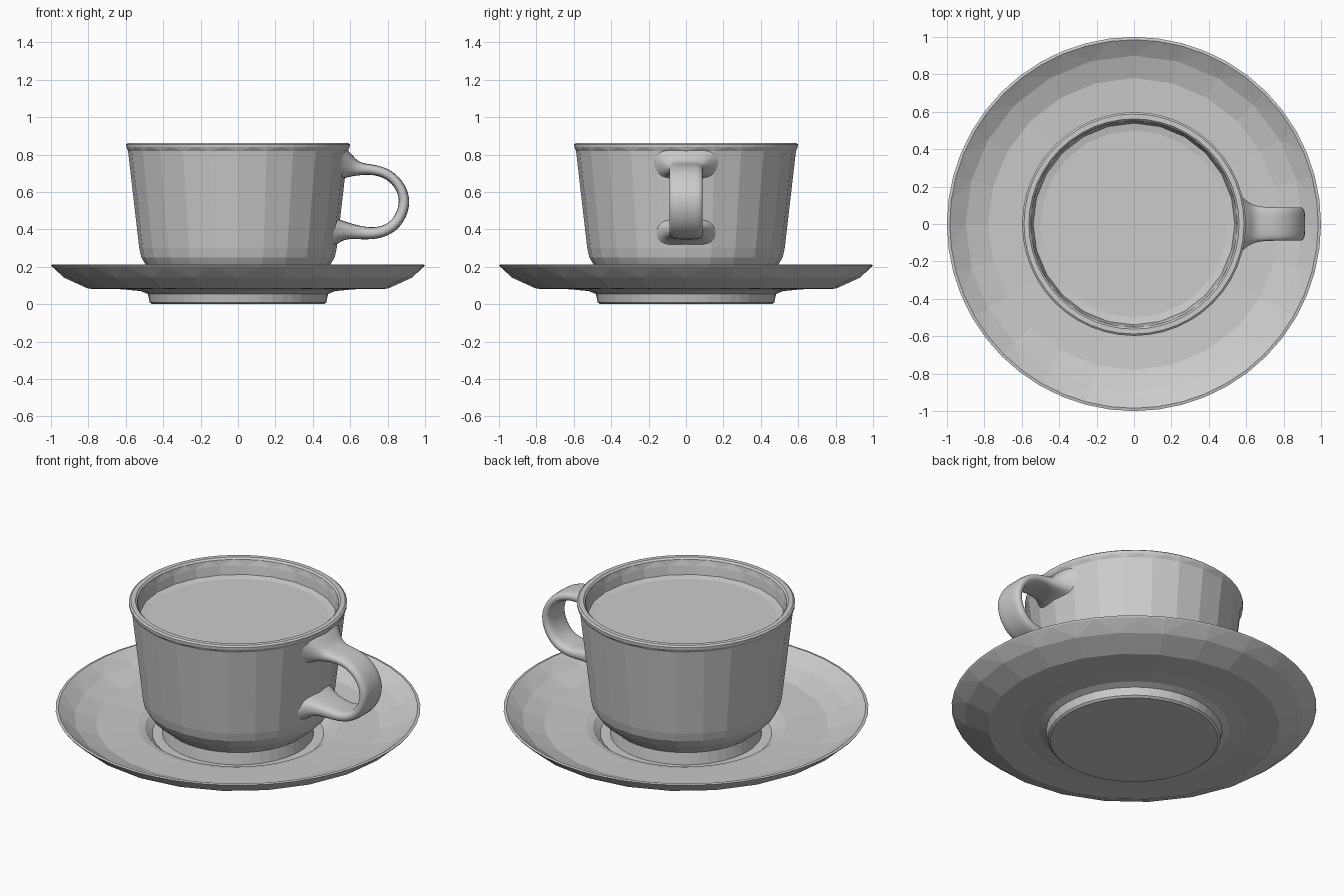
import bpy, bmesh, math
from mathutils import Vector

cube = bpy.data.objects.get("Cube")
if cube:
    bpy.data.objects.remove(cube, do_unlink=True)

GREY = (0.6, 0.6, 0.6, 1)
china = bpy.data.materials.new("grey china")
china.use_nodes = True
china.diffuse_color = GREY
china.node_tree.nodes["Principled BSDF"].inputs["Base Color"].default_value = GREY

SIDES = 24


def finish(bm, name):
    bmesh.ops.recalc_face_normals(bm, faces=bm.faces)
    mesh = bpy.data.meshes.new(name)
    bm.to_mesh(mesh)
    bm.free()
    mesh.materials.append(china)
    obj = bpy.data.objects.new(name, mesh)
    bpy.context.collection.objects.link(obj)
    return obj


def lathe(name, profile):
    """Turn (radius, height, fine) points; fine rings have twice the sides."""
    bm = bmesh.new()
    rings = []
    for r, z, fine in profile:
        n = SIDES * 2 if fine else SIDES
        rings.append([bm.verts.new((r * math.cos(math.tau * i / n),
                                    r * math.sin(math.tau * i / n), z)) for i in range(n)])
    for a, b in zip(rings, rings[1:]):
        if len(a) == len(b):
            n = len(a)
            for i in range(n):
                j = (i + 1) % n
                bm.faces.new((a[i], a[j], b[j], b[i]))
        else:
            # Step between coarse and fine rings with triangles
            c, f = (a, b) if len(a) < len(b) else (b, a)
            for i in range(SIDES):
                c0, c1 = c[i], c[(i + 1) % SIDES]
                f0, f1, f2 = f[2 * i], f[2 * i + 1], f[(2 * i + 2) % len(f)]
                bm.faces.new((c0, f1, f0))
                bm.faces.new((c0, c1, f1))
                bm.faces.new((c1, f2, f1))
    bm.faces.new(rings[0])
    bm.faces.new(rings[-1])
    return finish(bm, name)


# Saucer: foot, flat underside, rising rim, floor and central well
lathe("saucer", [
    (0.46, 0, 1), (0.472, 0.01, 1), (0.482, 0.055, 1), (0.52, 0.07, 1), (0.62, 0.08, 0),
    (0.80, 0.083, 0), (0.93, 0.142, 0), (0.995, 0.202, 1), (1.0, 0.21, 1),
    (0.985, 0.213, 1), (0.90, 0.155, 0), (0.78, 0.115, 0),
    (0.55, 0.105, 0), (0.51, 0.095, 1), (0.47, 0.06, 1)])

# Cup: foot ring, rounded base, tapered wall, rolled rim and hollow inside
lathe("cup", [
    (0.415, 0.061, 1), (0.405, 0.13, 1), (0.43, 0.15, 0), (0.49, 0.205, 0), (0.517, 0.25, 0),
    (0.528, 0.30, 0), (0.588, 0.82, 0), (0.597, 0.84, 1), (0.598, 0.855, 1),
    (0.588, 0.863, 1), (0.562, 0.863, 1), (0.552, 0.853, 1), (0.547, 0.82, 0),
    (0.535, 0.74, 0), (0.48, 0.28, 0), (0.40, 0.20, 0)])

# Drink surface with a slightly raised edge
lathe("drink", [(0.53, 0.73, 0), (0.54, 0.768, 0), (0.50, 0.76, 0)])

# Handle: flat strap swept round a loop, flaring where it meets the cup
path = [  # x, z, thickness, half width
    (0.567, 0.745, 0.17, 0.19), (0.60, 0.737, 0.12, 0.13), (0.645, 0.722, 0.066, 0.098),
    (0.71, 0.722, 0.055, 0.09), (0.79, 0.705, 0.055, 0.09), (0.86, 0.65, 0.055, 0.09),
    (0.90, 0.555, 0.06, 0.09), (0.865, 0.45, 0.06, 0.09), (0.80, 0.392, 0.06, 0.09),
    (0.71, 0.375, 0.064, 0.09), (0.62, 0.388, 0.075, 0.098), (0.565, 0.395, 0.10, 0.13),
    (0.515, 0.39, 0.16, 0.18)]
section = [(1, -0.2), (1, 0.2), (0.8, 0.5), (0, 0.5), (-0.8, 0.5),
           (-1, 0.2), (-1, -0.2), (-0.8, -0.5), (0, -0.5), (0.8, -0.5)]
bm = bmesh.new()
loops = []
for k, (x, z, thick, half) in enumerate(path):
    p, q = path[max(k - 1, 0)], path[min(k + 1, len(path) - 1)]
    along = Vector((q[0] - p[0], q[1] - p[1])).normalized()
    hug = min(max((0.67 - x) / 0.08, 0), 1)
    loop = []
    for u, v in section:
        y = u * half
        bend = hug * (x - math.sqrt(x * x - y * y))
        loop.append(bm.verts.new((x - along.y * v * thick - bend, y, z + along.x * v * thick)))
    loops.append(loop)
for a, b in zip(loops, loops[1:]):
    for i in range(len(a)):
        j = (i + 1) % len(a)
        bm.faces.new((a[i], a[j], b[j], b[i]))
handle = finish(bm, "handle")
smooth = handle.modifiers.new("Smooth strap", 'SUBSURF')
smooth.levels = smooth.render_levels = 2
handle.data.shade_smooth()
